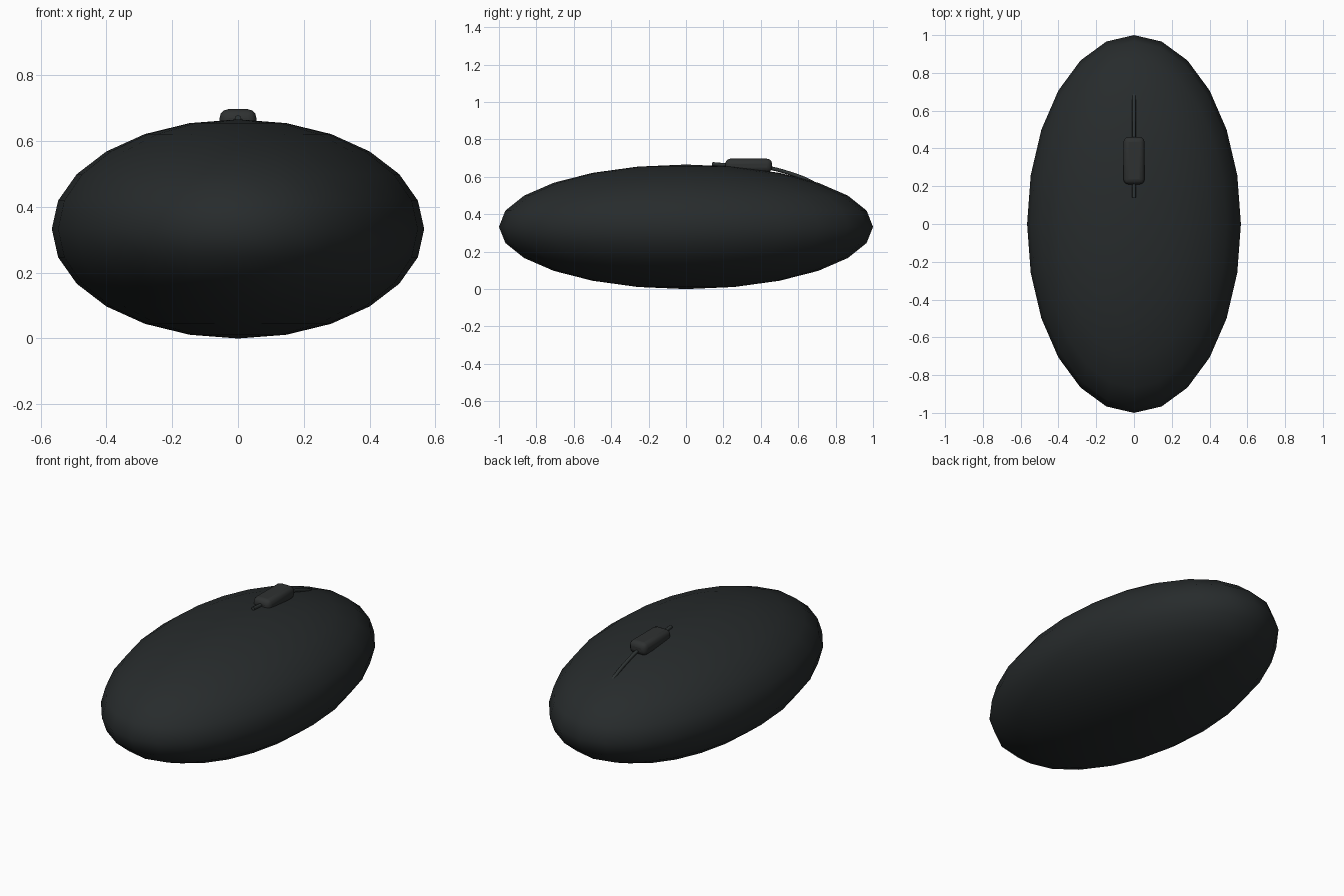
import bpy
import math

if "Cube" in bpy.data.objects:
    bpy.data.objects.remove(bpy.data.objects["Cube"])


def paint(obj, name, color):
    mat = bpy.data.materials.new(name)
    mat.diffuse_color = (*color, 1)
    mat.use_nodes = True
    mat.node_tree.nodes["Principled BSDF"].inputs["Base Color"].default_value = mat.diffuse_color
    obj.data.materials.append(mat)


# Body: smooth flattened ellipsoid
bpy.ops.mesh.primitive_uv_sphere_add(segments=24, ring_count=12, radius=1, location=(0, 0, 0.333))
body = bpy.context.object
body.name = "body"
body.scale = (0.566, 1, 0.333)
bpy.ops.object.transform_apply(location=False, rotation=False, scale=True)
bpy.ops.object.shade_smooth()
paint(body, "body_black", (0.02, 0.024, 0.025))

# Rounded block on top
bpy.ops.mesh.primitive_cube_add(size=1, location=(0, 0.335, 0.66))
block = bpy.context.object
block.name = "top_block"
block.scale = (0.112, 0.25, 0.074)
bpy.ops.object.transform_apply(location=False, rotation=False, scale=True)
bevel = block.modifiers.new("rounding", "BEVEL")
bevel.width = 0.027
bevel.segments = 3
bpy.ops.object.shade_smooth_by_angle(angle=math.radians(40))
paint(block, "block_grey", (0.028, 0.031, 0.031))

# Thin cord: short stub at the front, sinking into the body at the rear
path = [(0.14, 0.669), (0.24, 0.662), (0.36, 0.661), (0.46, 0.645),
        (0.56, 0.617), (0.65, 0.583), (0.72, 0.543)]
curve = bpy.data.curves.new("cord", "CURVE")
curve.dimensions = "3D"
curve.bevel_depth = 0.01
curve.bevel_resolution = 2
curve.resolution_u = 4
curve.use_fill_caps = True
spline = curve.splines.new("BEZIER")
spline.bezier_points.add(len(path) - 1)
for point, (y, z) in zip(spline.bezier_points, path):
    point.co = (0, y, z)
    point.handle_left_type = point.handle_right_type = "AUTO"
cord = bpy.data.objects.new("cord", curve)
bpy.context.collection.objects.link(cord)
paint(cord, "cord_grey", (0.028, 0.034, 0.034))
